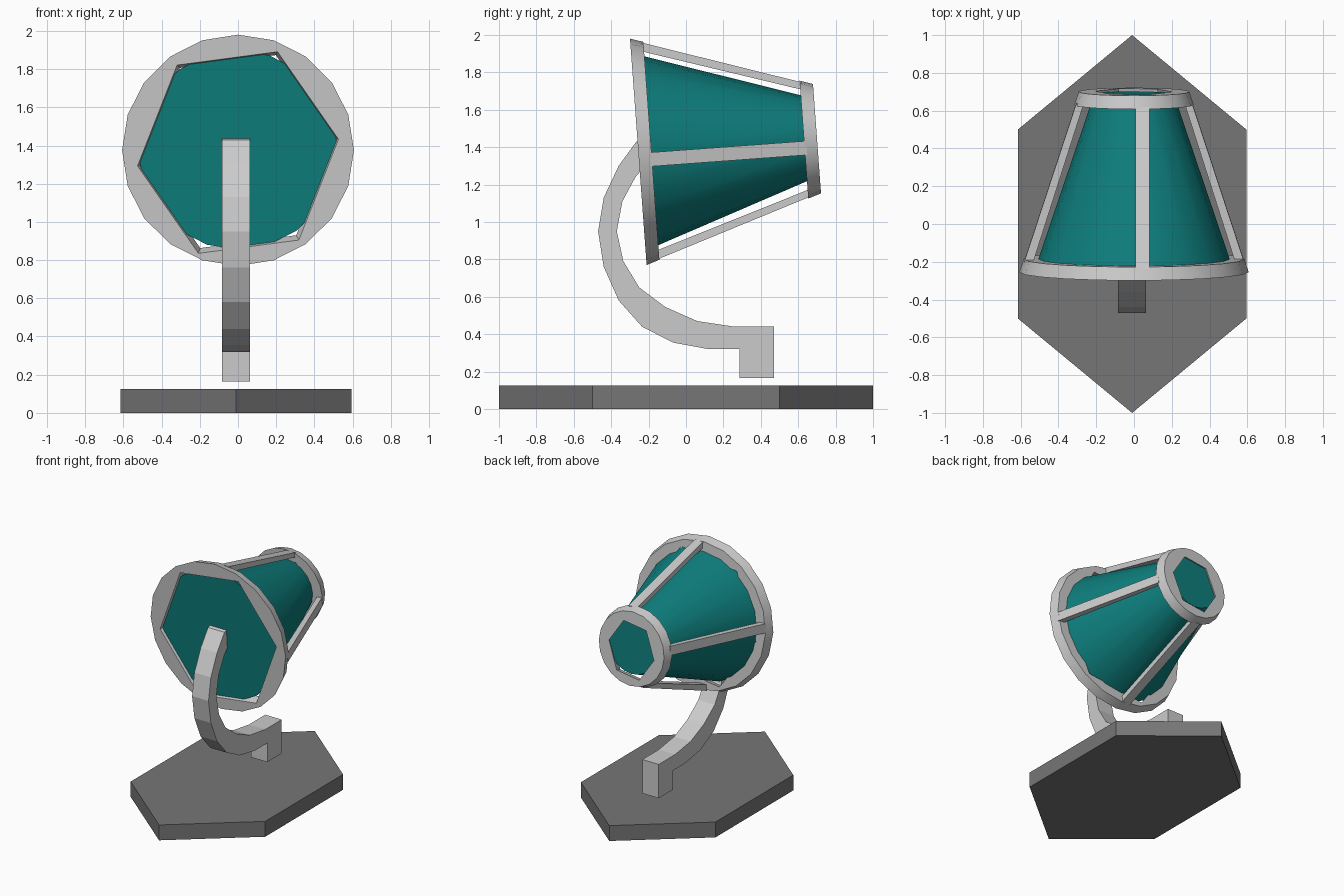
import bpy, bmesh, math
from mathutils import Vector

cube = bpy.data.objects.get("Cube")
if cube:
    bpy.data.objects.remove(cube, do_unlink=True)


def material(name, rgb):
    m = bpy.data.materials.new(name)
    m.use_nodes = True
    m.diffuse_color = (*rgb, 1)
    m.node_tree.nodes["Principled BSDF"].inputs["Base Color"].default_value = (*rgb, 1)
    return m


LIGHT = material("light_grey", (0.60, 0.60, 0.60))
DARK = material("dark_grey", (0.18, 0.18, 0.18))
TEAL = material("teal", (0.004, 0.21, 0.205))


def finish(bm, name, mat, smooth=False):
    bmesh.ops.recalc_face_normals(bm, faces=bm.faces[:])
    me = bpy.data.meshes.new(name)
    bm.to_mesh(me)
    bm.free()
    me.materials.append(mat)
    ob = bpy.data.objects.new(name, me)
    bpy.context.collection.objects.link(ob)
    if smooth:
        bpy.ops.object.select_all(action='DESELECT')
        ob.select_set(True)
        bpy.context.view_layer.objects.active = ob
        bpy.ops.object.shade_smooth_by_angle(angle=math.radians(30))
    return ob


def loft(bm, a, b, caps=True):
    """Join two matching loops of points with side walls and optional end caps."""
    va, vb = [bm.verts.new(p) for p in a], [bm.verts.new(p) for p in b]
    n = len(va)
    for i in range(n):
        j = (i + 1) % n
        bm.faces.new((va[i], va[j], vb[j], vb[i]))
    if caps:
        bm.faces.new(va)
        bm.faces.new(vb)
    return va, vb


# Tilted lamp head frame: u = sideways, v = up across the head, s = along its axis
TILT = math.radians(4.2)
AXIS = Vector((0, math.cos(TILT), math.sin(TILT)))
UP = Vector((0, -math.sin(TILT), math.cos(TILT)))
FRONT = Vector((0, -0.255, 1.375))
LENGTH = 0.958


def head(u, v, s):
    return FRONT + Vector((u, 0, 0)) + UP * v + AXIS * s


def mix(a, b, s):
    return a + (b - a) * s / LENGTH


def outer_radius(s):
    return mix(0.607, 0.293, s)


def ellipse(n, a, b, s, start=0.0, dv=0.0):
    return [head(a * math.cos(start + math.tau * i / n),
                 dv + b * math.sin(start + math.tau * i / n), s) for i in range(n)]


def hex_hole(s):
    return ellipse(6, mix(0.53, 0.205, s), mix(0.575, 0.235, s), s, math.radians(7), -0.012)


# Base plate: stretched hexagon
X0 = -0.01
outline = [(0, -1), (0.605, -0.5), (0.605, 0.5), (0, 1), (-0.605, 0.5), (-0.605, -0.5)]
bm = bmesh.new()
loft(bm, [(X0 + x, y, 0) for x, y in outline], [(X0 + x, y, 0.125) for x, y in outline])
finish(bm, "base_plate", DARK)

# Curved arm with a short post at its foot, as (y, z) profile
profile = [(-0.23, 1.44), (-0.265, 1.43), (-0.36, 1.30), (-0.44, 1.13), (-0.47, 0.95),
           (-0.44, 0.76), (-0.36, 0.58), (-0.235, 0.44), (-0.07, 0.355), (0.12, 0.32),
           (0.285, 0.32), (0.285, 0.165), (0.47, 0.165), (0.47, 0.44), (0.26, 0.44),
           (0.06, 0.47), (-0.11, 0.545), (-0.25, 0.65), (-0.335, 0.79), (-0.37, 0.95),
           (-0.34, 1.11), (-0.27, 1.24), (-0.21, 1.31)]
bm = bmesh.new()
loft(bm, [(X0 - 0.074, y, z) for y, z in profile], [(X0 + 0.074, y, z) for y, z in profile])
finish(bm, "curved_arm", LIGHT)


# Two tapered rings with hexagonal openings
def ring(name, s0, s1):
    bm = bmesh.new()
    rims = [ellipse(20, outer_radius(s), outer_radius(s), s) for s in (s0, s1)]
    outer = loft(bm, *rims, caps=False)
    inner = loft(bm, hex_hole(s0), hex_hole(s1), caps=False)
    for o, i in zip(outer, inner):
        edges = [bm.edges.get((loop[k - 1], loop[k])) for loop in (o, i) for k in range(len(loop))]
        bmesh.ops.triangle_fill(bm, edges=edges, use_beauty=True)
    finish(bm, name, LIGHT, True)


ring("front_ring", 0, 0.07)
ring("back_ring", 0.888, LENGTH)

# Four slats between the rings, each set slightly off the centre line
for k, name in enumerate(("left", "top", "right", "bottom")):
    c, d = math.cos(k * math.pi / 2), math.sin(k * math.pi / 2)
    ends = []
    for s, thick in ((0.06, 0.048), (0.9, 0.04)):
        r1 = outer_radius(s) - 0.006
        r0 = r1 - thick
        quad = [(r0, -0.083), (r1, -0.083), (r1, -0.008), (r0, -0.008)]
        ends.append([head(r * c - t * d, r * d + t * c, s) for r, t in quad])
    bm = bmesh.new()
    loft(bm, *ends)
    finish(bm, name + "_slat", LIGHT)

# Teal cone shade inside the frame
bm = bmesh.new()
loft(bm, ellipse(20, 0.523, 0.523, 0.02), ellipse(20, 0.211, 0.211, 0.945, dv=0.008))
finish(bm, "cone_shade", TEAL, True)
